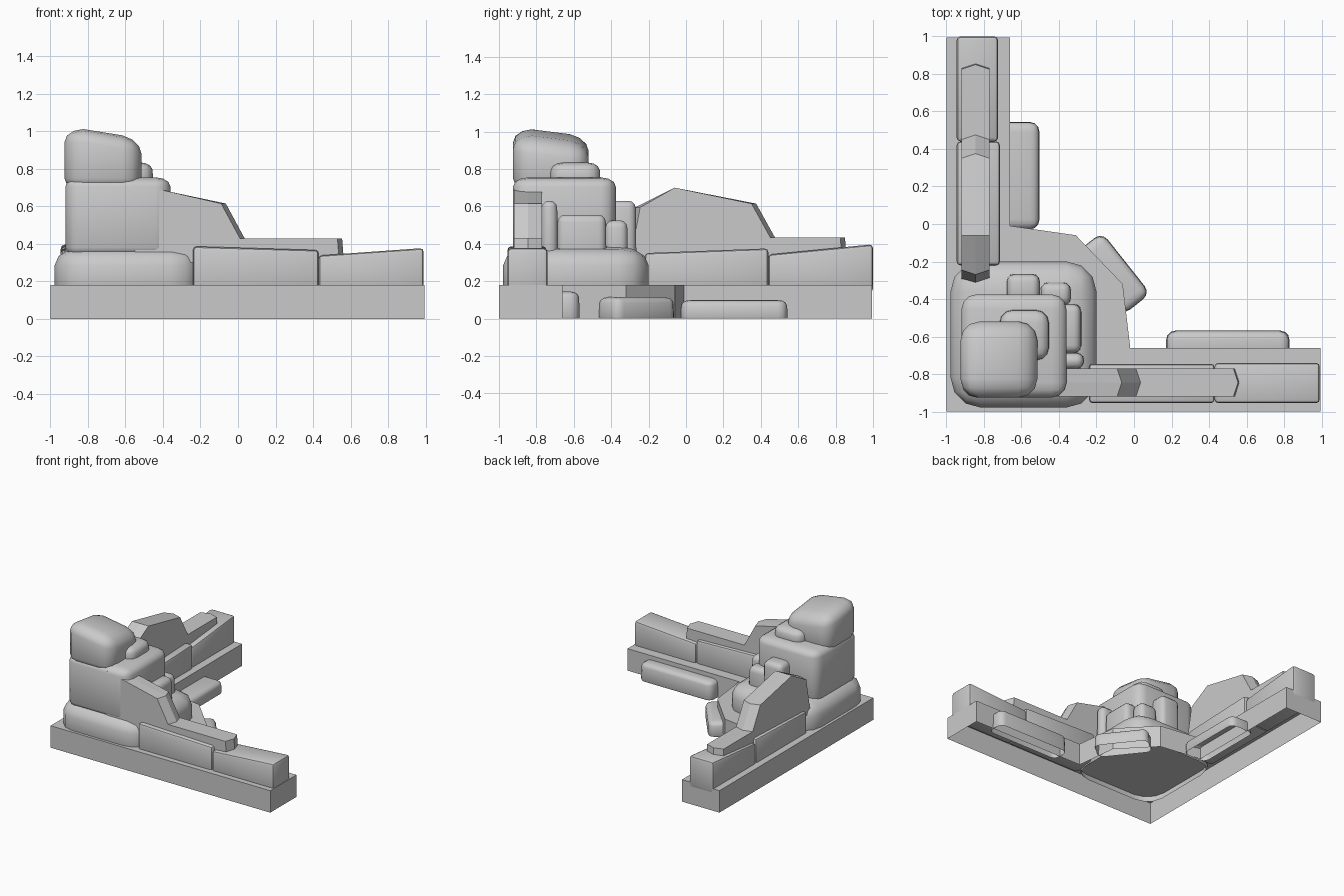
import bpy
import bmesh
from mathutils import Matrix, Vector

cube = bpy.data.objects.get("Cube")
if cube:
    bpy.data.objects.remove(cube, do_unlink=True)

# One stone colour for everything
stone = bpy.data.materials.new("grey stone")
stone.use_nodes = True
colour = (0.59, 0.59, 0.59, 1)
stone.diffuse_color = colour
stone.node_tree.nodes["Principled BSDF"].inputs["Base Color"].default_value = colour


def finish(name, bm, smooth=False):
    """Turn a bmesh into a named stone object."""
    bmesh.ops.recalc_face_normals(bm, faces=bm.faces)
    mesh = bpy.data.meshes.new(name)
    bm.to_mesh(mesh)
    bm.free()
    mesh.materials.append(stone)
    obj = bpy.data.objects.new(name, mesh)
    bpy.context.collection.objects.link(obj)
    if smooth:
        bpy.ops.object.select_all(action='DESELECT')
        obj.select_set(True)
        bpy.context.view_layer.objects.active = obj
        bpy.ops.object.shade_smooth_by_angle(angle=0.75)
    return obj


def rock(name, xs, ys, zs, corner, edge, taper=0.0, slope=(0, 0), segments=3, turn=0.0, cut=None):
    """Rounded block: corner is the radius in plan, edge the height of the rounding.
    The top may taper and slope; cut leaves it open below that height."""
    size = Vector((xs[1] - xs[0], ys[1] - ys[0], zs[1] - zs[0]))
    centre = Vector((sum(xs), sum(ys), sum(zs))) / 2
    stretch = corner / edge
    bm = bmesh.new()
    bmesh.ops.create_cube(bm, size=1)
    bmesh.ops.scale(bm, vec=(size.x, size.y, size.z * stretch), verts=bm.verts)
    bmesh.ops.bevel(bm, geom=bm.edges[:], offset=corner, segments=segments, profile=0.5,
                    affect='EDGES', clamp_overlap=True)
    for v in bm.verts:
        v.co.z /= stretch
        rise = v.co.z / size.z + 0.5
        fx, fy = v.co.x / size.x, v.co.y / size.y
        v.co.z += rise * (slope[0] * fx + slope[1] * fy)
        v.co.x -= rise * taper * 2 * fx
        v.co.y -= rise * taper * 2 * fy
    bmesh.ops.transform(bm, matrix=Matrix.Translation(centre) @ Matrix.Rotation(turn, 4, 'Z'), verts=bm.verts)
    if cut is not None:
        bmesh.ops.bisect_plane(bm, geom=bm.verts[:] + bm.edges[:] + bm.faces[:], plane_co=(0, 0, cut),
                               plane_no=(0, 0, 1), clear_inner=True)
    return finish(name, bm, True)


def fin(name, profile, along_y):
    """Stepped ridge: profile swept across, pointed in the middle at both ends."""
    bm = bmesh.new()
    rows = []
    for across, push in ((-0.92, 0), (-0.845, 0.025), (-0.77, 0)):
        row = []
        for i, (a, z) in enumerate(profile):
            # the first two points lead backwards, the third is the peak
            a += push * (-1 if i < 2 else 0 if i == 2 else 1)
            row.append(bm.verts.new((across, a, z) if along_y else (a, across, z)))
        rows.append(row)
    for r, s in zip(rows, rows[1:]):
        for i in range(len(r)):
            j = (i + 1) % len(r)
            bm.faces.new((r[i], r[j], s[j], s[i]))
    bm.faces.new(rows[0])
    bm.faces.new(rows[-1])
    return finish(name, bm)


# Corner-shaped plinth, open underneath
outline = [(-1, -1), (0.993, -1), (0.993, -0.66), (-0.02, -0.66), (-0.06, -0.32),
           (-0.31, -0.06), (-0.66, -0.01), (-0.66, 0.995), (-1, 0.995)]
bm = bmesh.new()
bm.faces.new([bm.verts.new((x, y, 0.18)) for x, y in outline])
walls = bmesh.ops.extrude_edge_only(bm, edges=bm.edges[:])
for v in walls["geom"]:
    if isinstance(v, bmesh.types.BMVert):
        v.co.z = 0
finish("plinth", bm)

# Wall blocks on both arms
for name, xs, ys, top, slope in (
        ("front_wall_inner", (-0.24, 0.43), (-0.955, -0.745), 0.377, (-0.02, 0)),
        ("front_wall_outer", (0.43, 0.99), (-0.955, -0.74), 0.358, (0.04, 0)),
        ("side_wall_inner", (-0.945, -0.715), (-0.22, 0.44), 0.363, (0, 0.025)),
        ("side_wall_outer", (-0.945, -0.725), (0.44, 1), 0.37, (0, 0.055))):
    rock(name, xs, ys, (0.14, top), 0.02, 0.02, slope=slope, segments=2)

# Stepped ridges over the walls
fin("front_ridge", [(-0.55, 0.3), (-0.55, 0.72), (-0.4, 0.686), (-0.09, 0.615), (0.01, 0.43),
                    (0.53, 0.43), (0.54, 0.3)], False)
fin("side_ridge", [(-0.3, 0.3), (-0.245, 0.595), (-0.06, 0.7), (0.35, 0.615),
                   (0.45, 0.435), (0.825, 0.435), (0.835, 0.3)], True)

# Stacked boulders of the corner tower
rock("tower_foot", (-0.978, -0.2), (-0.978, -0.2), (0.06, 0.385), 0.16, 0.1, cut=0.13)
rock("tower_body", (-0.92, -0.36), (-0.925, -0.375), (0.33, 0.755), 0.08, 0.05)
head = rock("tower_head", (-0.925, -0.515), (-0.925, -0.52), (0.68, 1.012), 0.1, 0.07)
for v in head.data.vertices:
    # the top falls away towards the inner sides
    if v.co.z > 0.85:
        v.co.z -= 0.25 * max(0, v.co.x + 0.75) + 0.2 * max(0, v.co.y + 0.75)
rock("tower_step", (-0.72, -0.45), (-0.73, -0.455), (0.7, 0.835), 0.07, 0.04, taper=0.008)

# Small stones leaning on the tower
for name, xs, ys, top in (
        ("lean_stone_front", (-0.42, -0.265), (-0.775, -0.685), 0.63),
        ("lean_stone_long", (-0.42, -0.28), (-0.69, -0.425), 0.555),
        ("lean_stone_corner", (-0.5, -0.335), (-0.435, -0.31), 0.525),
        ("lean_stone_back", (-0.68, -0.5), (-0.42, -0.265), 0.63)):
    rock(name, xs, ys, (0.3, top), 0.04, 0.04, taper=0.004)

# Low stones beside the plinth, open where they meet the ground
for name, xs, ys, top, turn in (
        ("low_stone_front", (0.17, 0.83), (-0.72, -0.567), 0.145, 0),
        ("low_stone_side", (-0.72, -0.503), (-0.03, 0.545), 0.1, 0),
        ("low_stone_corner", (-0.325, 0.095), (-0.36, -0.17), 0.115, -0.9)):
    rock(name, xs, ys, (-0.02, top), 0.05, 0.03, taper=0.006, turn=turn, cut=0)
